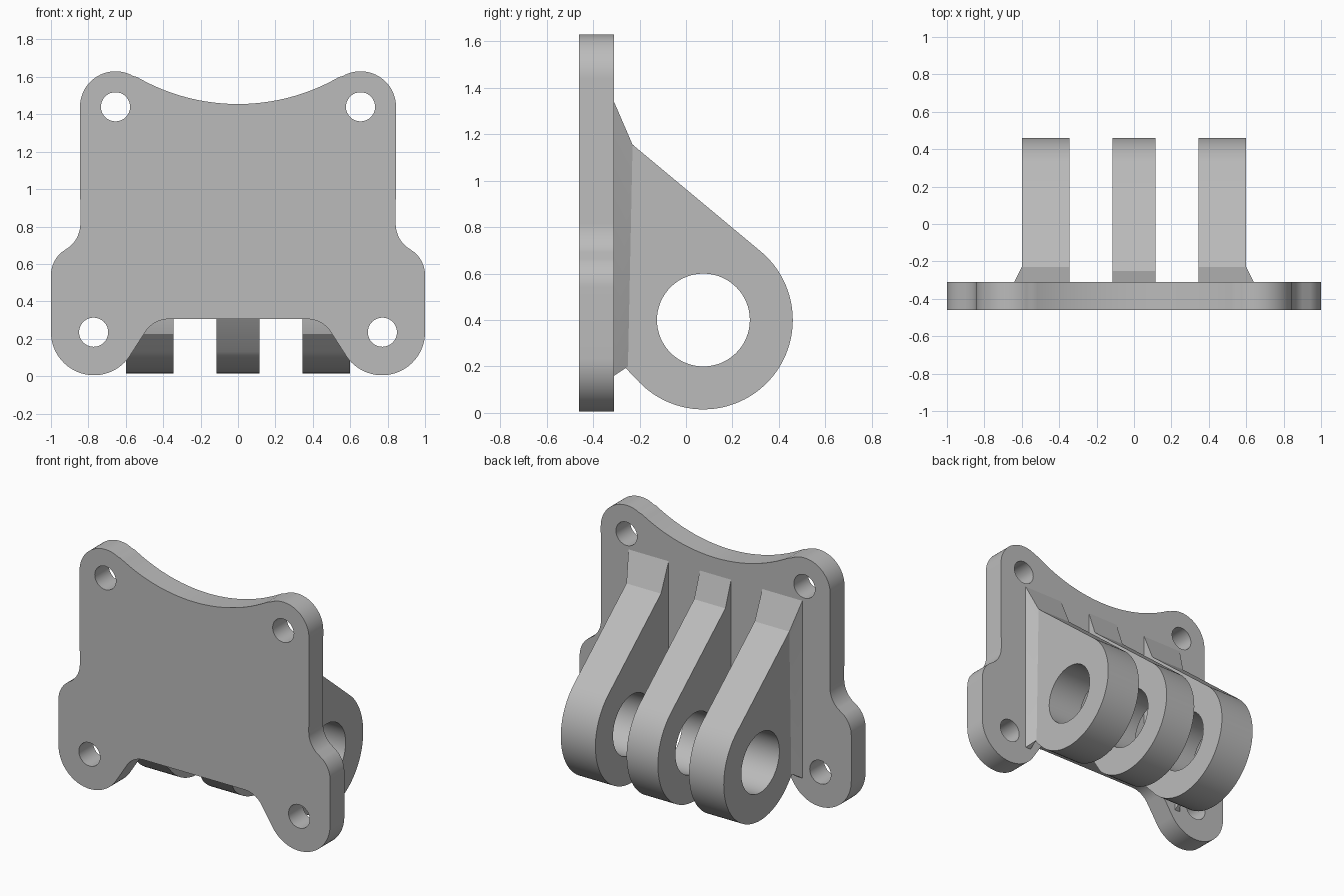
import bpy, bmesh
from math import sin, cos, radians
from mathutils import Vector

if "Cube" in bpy.data.objects:
    bpy.data.objects.remove(bpy.data.objects["Cube"], do_unlink=True)

grey = bpy.data.materials.new("plain grey")
grey.use_nodes = True
grey.diffuse_color = (0.5, 0.5, 0.5, 1)
grey.node_tree.nodes["Principled BSDF"].inputs["Base Color"].default_value = (0.5, 0.5, 0.5, 1)


def arc(u, v, r, start, end, n=16):
    angles = [radians(start + (end - start) * i / n) for i in range(n + 1)]
    return [(u + r * cos(a), v + r * sin(a)) for a in angles]


def circle(u, v, r, n=48):
    return arc(u, v, r, 0, 360, n)[:-1]


def finish(name, bm):
    bmesh.ops.recalc_face_normals(bm, faces=bm.faces)
    mesh = bpy.data.meshes.new(name)
    bm.to_mesh(mesh)
    bm.free()
    mesh.materials.append(grey)
    obj = bpy.data.objects.new(name, mesh)
    bpy.context.collection.objects.link(obj)
    bpy.ops.object.select_all(action='DESELECT')
    obj.select_set(True)
    bpy.context.view_layer.objects.active = obj
    bpy.ops.object.shade_smooth_by_angle(angle=radians(25))
    return obj


def extruded(name, loops, place, offset):
    """Fill an outline with holes, then extrude it by offset."""
    bm = bmesh.new()
    for loop in loops:
        verts = [bm.verts.new(place(u, v)) for u, v in loop]
        for a, b in zip(verts, verts[1:] + verts[:1]):
            bm.edges.new((a, b))
    bmesh.ops.triangle_fill(bm, edges=bm.edges[:], use_beauty=True)
    out = bmesh.ops.extrude_face_region(bm, geom=bm.faces[:], use_keep_orig=True)
    moved = [g for g in out["geom"] if isinstance(g, bmesh.types.BMVert)]
    bmesh.ops.translate(bm, verts=moved, vec=offset)
    return finish(name, bm)


# Mounting plate: right half of the outline, mirrored
half = (arc(0.37, 0.155, 0.15, 90, 35, 10)
        + arc(0.77, 0.235, 0.23, 215, 360, 28)
        + arc(0.84, 0.54, 0.16, 0, 50, 10)
        + arc(1.003, 0.815, 0.16, 230, 180, 10)
        + arc(0.655, 1.44, 0.19, 0, 120, 24)
        + arc(0, 2.538, 1.083, 300, 270, 20))
outline = half + [(-u, v) for u, v in reversed(half[:-1])]
bolts = [circle(s * u, v, 0.078, 32) for s in (-1, 1)
         for u, v in ((0.655, 1.44), (0.772, 0.235))]
extruded("mounting_plate", [outline] + bolts,
         lambda u, v: (u, -0.46, v), (0, 0.15, 0))

# Three lugs with a shared pin bore
for name, x, width in (("left_lug", 0.345, 0.255), ("middle_lug", -0.115, 0.23),
                       ("right_lug", -0.6, 0.255)):
    foot = [(-0.31, 0.305)]
    if name == "middle_lug":
        top = [(-0.31, 1.34), (-0.25, 1.172)]
    else:
        top = [(-0.31, 1.34), (-0.23, 1.155)]
        foot = [(-0.29, 0.225)] + foot
    profile = top + arc(0.075, 0.4, 0.385, 50, -135.5, 48) + foot
    extruded(name, [profile, circle(0.075, 0.4, 0.2, 64)],
             lambda u, v: (x, u, v), (width, 0, 0))

# Sloped fillets along the outer feet
for side, name in ((1, "left_foot_fillet"), (-1, "right_foot_fillet")):
    bm = bmesh.new()
    for p in ((0.6, -0.23, 1.155), (0.6, -0.31, 1.34), (0.64, -0.31, 1.34),
              (0.6, -0.25, 0.2), (0.6, -0.31, 0.16), (0.64, -0.31, 0.16)):
        bm.verts.new(Vector((side * p[0], p[1], p[2])))
    bmesh.ops.convex_hull(bm, input=bm.verts[:])
    finish(name, bm)
